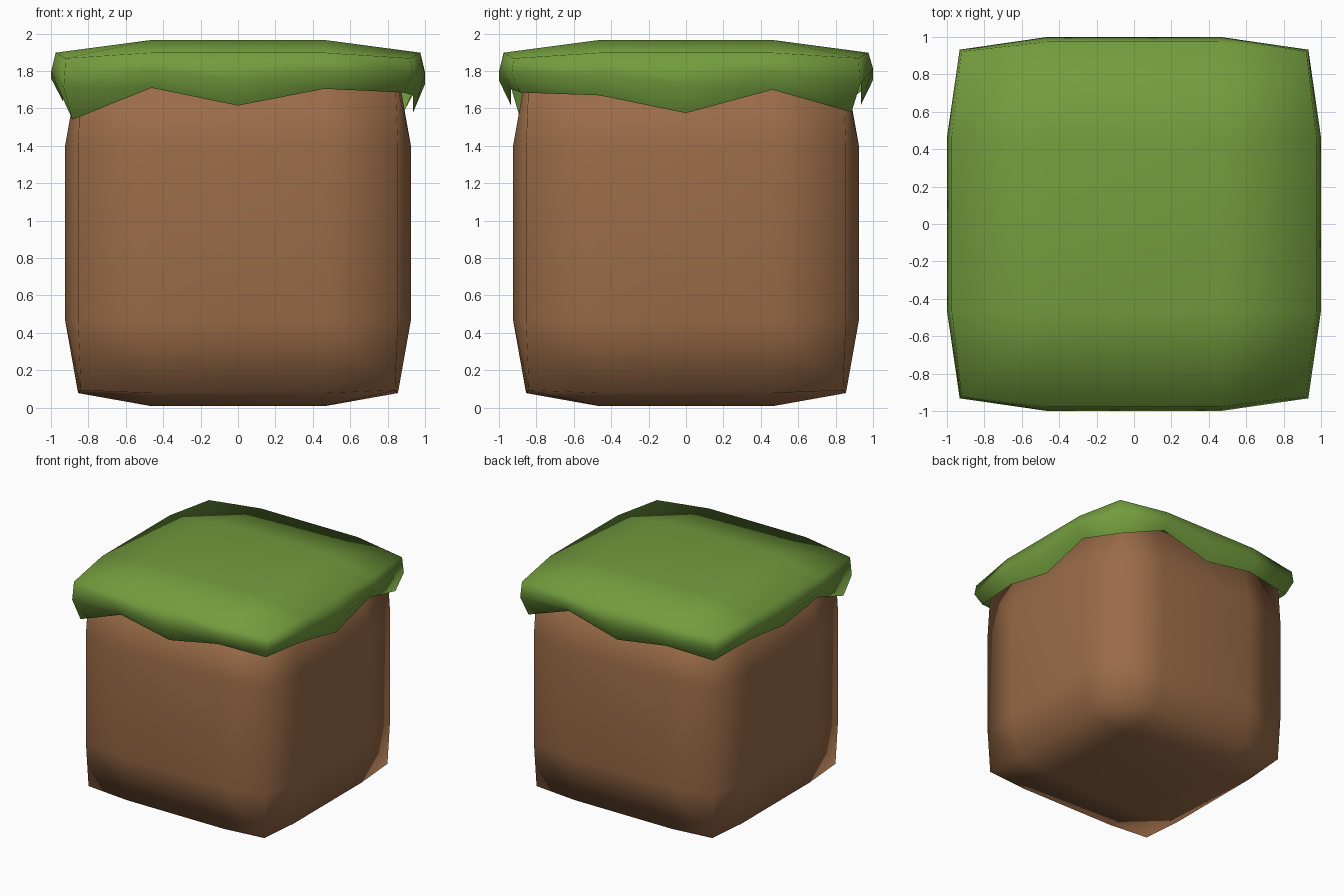
import bpy, bmesh

if "Cube" in bpy.data.objects:
    bpy.data.objects.remove(bpy.data.objects["Cube"])


def material(name, color):
    m = bpy.data.materials.new(name)
    m.diffuse_color = (*color, 1.0)
    m.use_nodes = True
    m.node_tree.nodes["Principled BSDF"].inputs["Base Color"].default_value = m.diffuse_color
    return m


def finish(bm, name, mat):
    bmesh.ops.recalc_face_normals(bm, faces=bm.faces)
    for f in bm.faces:
        f.smooth = True
    mesh = bpy.data.meshes.new(name)
    bm.to_mesh(mesh)
    bm.free()
    mesh.materials.append(mat)
    obj = bpy.data.objects.new(name, mesh)
    bpy.context.collection.objects.link(obj)
    return obj


brown = material("soil_brown", (0.328, 0.150, 0.065))
green = material("grass_green", (0.171, 0.337, 0.048))

# Soil block: 4x4x4 cube with its edges and corners pulled in
HALF, MID = 0.925, 0.935
bm = bmesh.new()
bmesh.ops.create_cube(bm, size=2)
bmesh.ops.subdivide_edges(bm, edges=bm.edges, cuts=3, use_grid_fill=True)
for v in bm.verts:
    outer = sum(abs(c) > 0.99 for c in v.co)
    reach = {1: HALF, 2: 0.855, 3: 0.84}[outer]
    for i in range(3):
        c = v.co[i]
        v.co[i] = c * (reach if abs(c) > 0.99 else HALF)
    v.co.z += MID - 0.002 if v.co.z < 0 else MID
finish(bm, "soil_block", brown)

# Grass cap: five-by-five top sheet with two rings of drooping skirt
STEPS = (-2, -1, 0, 1, 2)
# Hem heights, counter-clockwise from the front left corner
HEM = (1.54, 1.71, 1.615, 1.705, 1.685, 1.67, 1.575, 1.70,
       1.58, 1.743, 1.618, 1.69, 1.655, 1.69, 1.637, 1.70)


def place(i, j, side, corner):
    """Plan position of a grid point, for a side and a corner radius."""
    r = corner if abs(i) == 2 and abs(j) == 2 else side
    return [(r if k > 0 else -r) if abs(k) == 2 else k * 0.4625 for k in (i, j)]


bm = bmesh.new()
top = {}
for i in STEPS:
    for j in STEPS:
        outer = (abs(i) == 2) + (abs(j) == 2)
        z = (1.966, 1.898, 1.868)[outer]
        top[i, j] = bm.verts.new((*place(i, j, 0.975, 0.922), z))
for i in STEPS[:-1]:
    for j in STEPS[:-1]:
        bm.faces.new((top[i, j], top[i + 1, j], top[i + 1, j + 1], top[i, j + 1]))

path = ([(i, -2) for i in STEPS[:-1]] + [(2, j) for j in STEPS[:-1]]
        + [(-i, 2) for i in STEPS[:-1]] + [(-2, -j) for j in STEPS[:-1]])
rim = [top[p] for p in path]
bulge = [bm.verts.new((*place(*p, 1.0, 0.932), (1.885 + h) / 2))
         for p, h in zip(path, HEM)]
hem = [bm.verts.new((*place(*p, 0.935, 0.885), h)) for p, h in zip(path, HEM)]
for a, b in ((rim, bulge), (bulge, hem)):
    for k in range(16):
        n = (k + 1) % 16
        bm.faces.new((a[k], b[k], b[n], a[n]))
finish(bm, "grass_cap", green)
